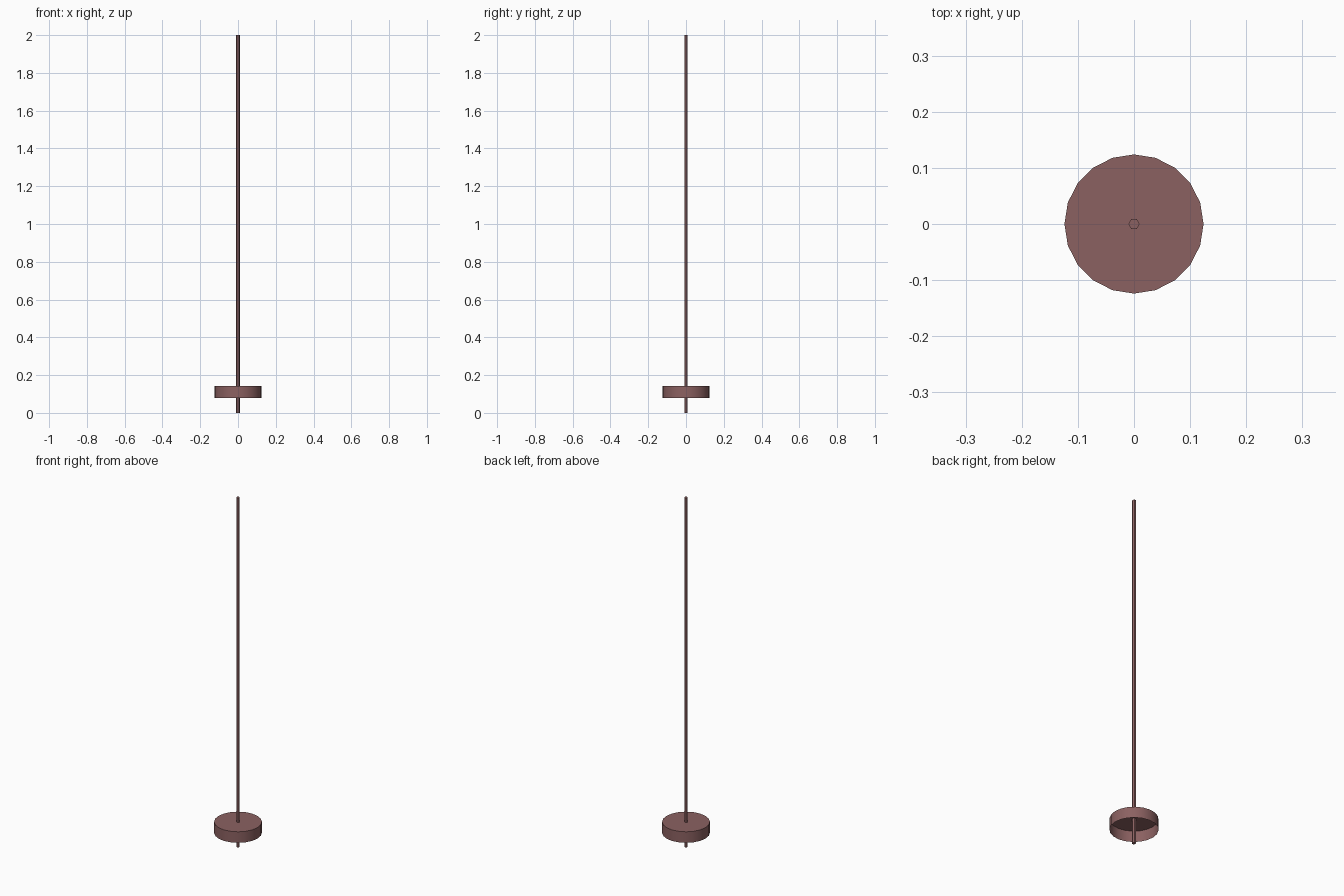
import bpy
import bmesh

if "Cube" in bpy.data.objects:
    bpy.data.objects.remove(bpy.data.objects["Cube"])

mat = bpy.data.materials.new("dusty_red")
mat.diffuse_color = (0.26, 0.12, 0.12, 1)
mat.use_nodes = True
mat.node_tree.nodes["Principled BSDF"].inputs["Base Color"].default_value = mat.diffuse_color


def cylinder(name, sides, radius, z0, z1, open_bottom=False):
    bpy.ops.mesh.primitive_cylinder_add(vertices=sides, radius=radius, depth=z1 - z0,
                                        location=(0, 0, (z0 + z1) / 2))
    obj = bpy.context.object
    obj.name = name
    # first vertex on the x axis
    bm = bmesh.new()
    bm.from_mesh(obj.data)
    for v in bm.verts:
        v.co.x, v.co.y = v.co.y, -v.co.x
    if open_bottom:
        bm.normal_update()
        bottom = [f for f in bm.faces if f.normal.z < -0.9]
        bmesh.ops.delete(bm, geom=bottom, context='FACES_ONLY')
    bm.to_mesh(obj.data)
    bm.free()
    obj.data.materials.append(mat)
    bpy.ops.object.shade_smooth_by_angle()
    return obj


# Thin hexagonal pole running the full height
cylinder("pole", 6, 0.01, 0, 2)

# Shallow round cap near the foot, hollow and open underneath
cylinder("basket_cap", 20, 0.124, 0.08, 0.143, open_bottom=True)
